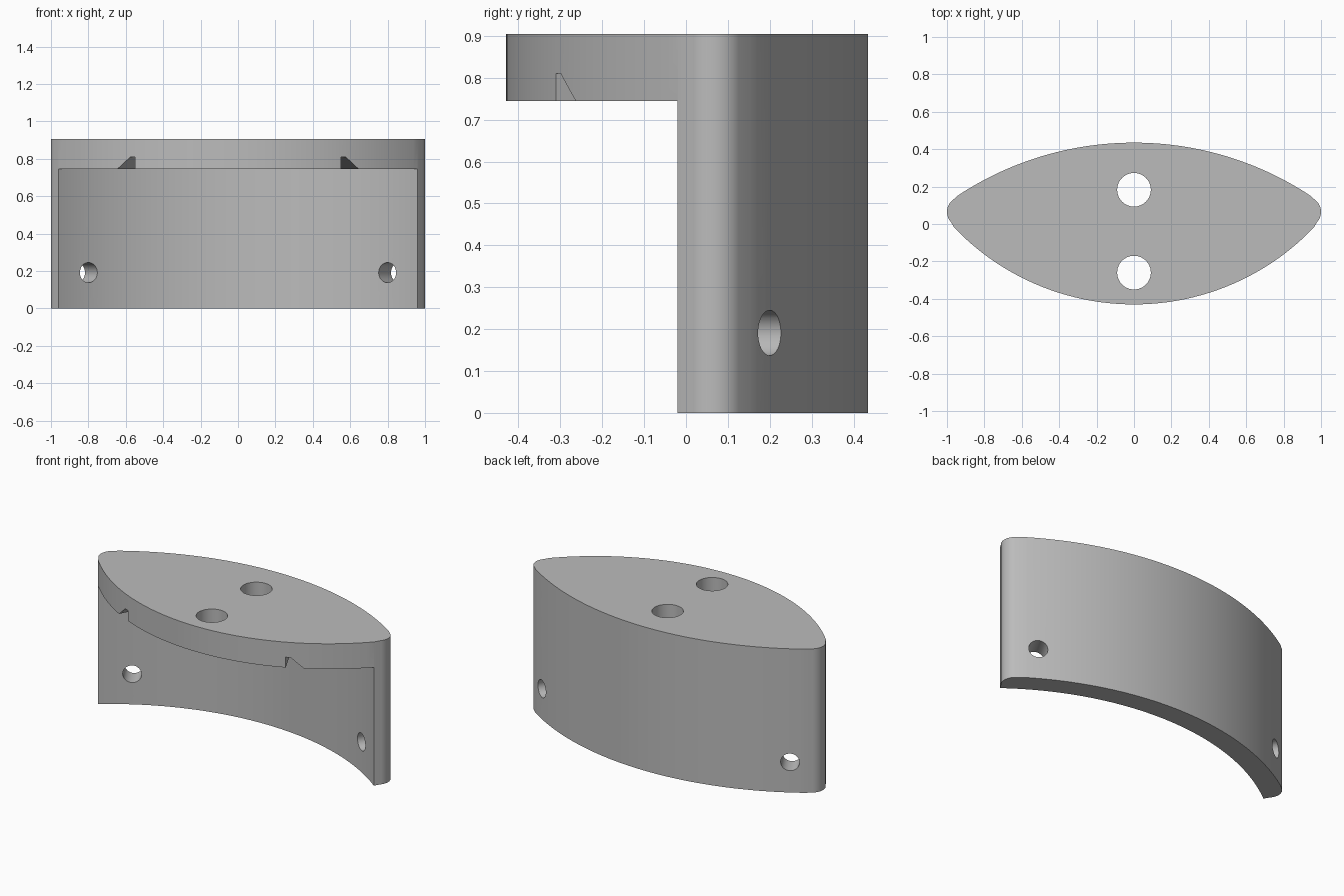
import bpy, bmesh, math
from mathutils import Vector

if "Cube" in bpy.data.objects:
    bpy.data.objects.remove(bpy.data.objects["Cube"], do_unlink=True)

HEIGHT, SHELF = 0.905, 0.745
BACK_C, BACK_R = Vector((0, -1.275)), 1.71
FRONT_C, FRONT_R = Vector((0, 0.9)), 1.33
TIP_C, TIP_R = Vector((0.92, 0.065)), 0.08

grey = bpy.data.materials.new("plain grey")
grey.use_nodes = True
grey.diffuse_color = (0.5, 0.5, 0.5, 1)
grey.node_tree.nodes["Principled BSDF"].inputs["Base Color"].default_value = (0.5, 0.5, 0.5, 1)


def prism(name, base, offset):
    """Sweep a closed flat outline along an offset."""
    bm = bmesh.new()
    face = bm.faces.new([bm.verts.new(p) for p in base])
    top = bmesh.ops.extrude_face_region(bm, geom=[face])["geom"]
    bmesh.ops.translate(bm, vec=offset, verts=[g for g in top if isinstance(g, bmesh.types.BMVert)])
    bmesh.ops.recalc_face_normals(bm, faces=bm.faces)
    mesh = bpy.data.meshes.new(name)
    bm.to_mesh(mesh)
    bm.free()
    mesh.materials.append(grey)
    obj = bpy.data.objects.new(name, mesh)
    bpy.context.collection.objects.link(obj)
    return obj


def rod(name, centre, radius, axis, length, sides=48):
    """Round cutter centred on a point along any axis."""
    axis = Vector(axis).normalized()
    turn = axis.to_track_quat('Z', 'Y')
    start = Vector(centre) - axis * length / 2
    ring = [start + turn @ Vector((radius * math.cos(a), radius * math.sin(a), 0))
            for a in (2 * math.pi * i / sides for i in range(sides))]
    return prism(name, ring, axis * length)


def arc(centre, radius, a0, a1, steps):
    return [(centre.x + radius * math.cos(a), centre.y + radius * math.sin(a), 0)
            for a in (a0 + (a1 - a0) * i / steps for i in range(steps + 1))]


# Leaf-shaped outline: two broad arcs joined by small rounded tips
to_back, to_front = TIP_C - BACK_C, TIP_C - FRONT_C
ab = math.atan2(to_back.y, to_back.x)
af = math.atan2(to_front.y, to_front.x)
left_tip = Vector((-TIP_C.x, TIP_C.y))
outline = (arc(TIP_C, TIP_R, af, ab, 16)
           + arc(BACK_C, BACK_R, ab, math.pi - ab, 64)[1:-1]
           + arc(left_tip, TIP_R, math.pi - ab, math.pi - af, 16)
           + arc(FRONT_C, FRONT_R, -math.pi - af, af, 64)[1:-1])
body = prism("curved_bracket", outline, Vector((0, 0, HEIGHT)))

# Hollow below the shelf, leaving a curved back wall
cutters = [rod("hollow_cutter", (BACK_C.x, BACK_C.y, SHELF - 1), 1.58, (0, 0, 1), 2, 320)]

# Two upright holes through the shelf
for y in (0.183, -0.26):
    cutters.append(rod("shelf_hole_cutter", (0, y, HEIGHT), 0.09, (0, 0, 1), 1))

for side in (-1, 1):
    # Radial hole near each end of the wall
    direction = Vector((side * 0.506, 0.8625, 0))
    cutters.append(rod("wall_hole_cutter", Vector((side * 0.865, 0.2, 0.191)), 0.054, direction, 0.6))
    # Hooked groove under the front edge
    inward = Vector((side * -0.45, 0.893, 0))
    notch = [(0.55, 0.70), (0.55, 0.81), (0.575, 0.81), (0.693, 0.70)]
    base = [Vector((side * x, -0.311 + (x - 0.55) * 0.505, z)) - inward * 0.1 for x, z in notch]
    cutters.append(prism("groove_cutter", base, inward * 0.4))

for cutter in cutters:
    mod = body.modifiers.new(cutter.name, 'BOOLEAN')
    mod.operation = 'DIFFERENCE'
    mod.solver = 'EXACT'
    mod.object = cutter

# Bake the cuts and drop the helpers
bpy.context.view_layer.update()
result = bpy.data.meshes.new_from_object(body.evaluated_get(bpy.context.evaluated_depsgraph_get()))
body.modifiers.clear()
body.data = result
for cutter in cutters:
    bpy.data.objects.remove(cutter, do_unlink=True)

bpy.ops.object.select_all(action='DESELECT')
body.select_set(True)
bpy.context.view_layer.objects.active = body
bpy.ops.object.shade_smooth_by_angle(angle=math.radians(30))
